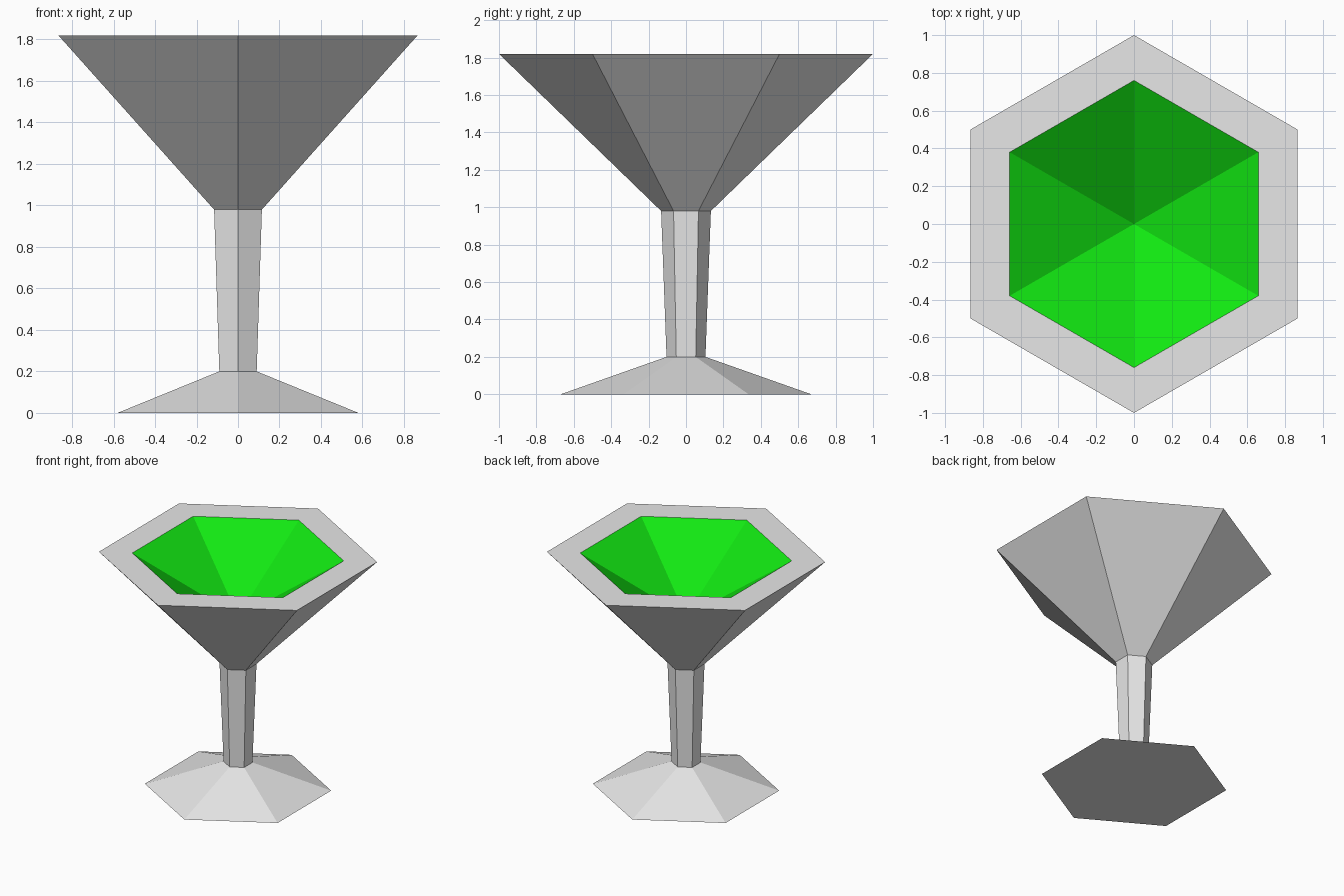
import bpy, bmesh, math

if "Cube" in bpy.data.objects:
    bpy.data.objects.remove(bpy.data.objects["Cube"])

SIDES = 6


def material(name, rgb):
    m = bpy.data.materials.new(name)
    m.diffuse_color = (*rgb, 1)
    m.use_nodes = True
    m.node_tree.nodes["Principled BSDF"].inputs["Base Color"].default_value = m.diffuse_color
    return m


grey = material("pale_grey", (0.8, 0.8, 0.8))
green = material("bright_green", (0.006, 0.8, 0.006))


def ring(bm, radius, z):
    """Hexagon with corners pointing to front and back."""
    return [bm.verts.new((radius * math.sin(i * math.tau / SIDES),
                          -radius * math.cos(i * math.tau / SIDES), z))
            for i in range(SIDES)]


def bridge(bm, a, b):
    return [bm.faces.new((a[i], a[(i + 1) % SIDES], b[(i + 1) % SIDES], b[i]))
            for i in range(SIDES)]


# Goblet: foot, stem, bowl and flat rim from one lathe profile (radius, z)
profile = [(0.67, 0), (0.104, 0.2), (0.133, 0.98), (1.0, 1.82), (0.76, 1.82)]
bm = bmesh.new()
rings = [ring(bm, r, z) for r, z in profile]
bm.faces.new(list(reversed(rings[0])))
for lower, upper in zip(rings, rings[1:]):
    bridge(bm, lower, upper)

# Green inside of the bowl: a six-sided hollow running to a point
tip = bm.verts.new((0, 0, 1.35))
inner = rings[-1]
for i in range(SIDES):
    face = bm.faces.new((inner[i], inner[(i + 1) % SIDES], tip))
    face.material_index = 1

bmesh.ops.recalc_face_normals(bm, faces=bm.faces)
mesh = bpy.data.meshes.new("goblet")
bm.to_mesh(mesh)
bm.free()
mesh.materials.append(grey)
mesh.materials.append(green)
bpy.context.collection.objects.link(bpy.data.objects.new("goblet", mesh))
